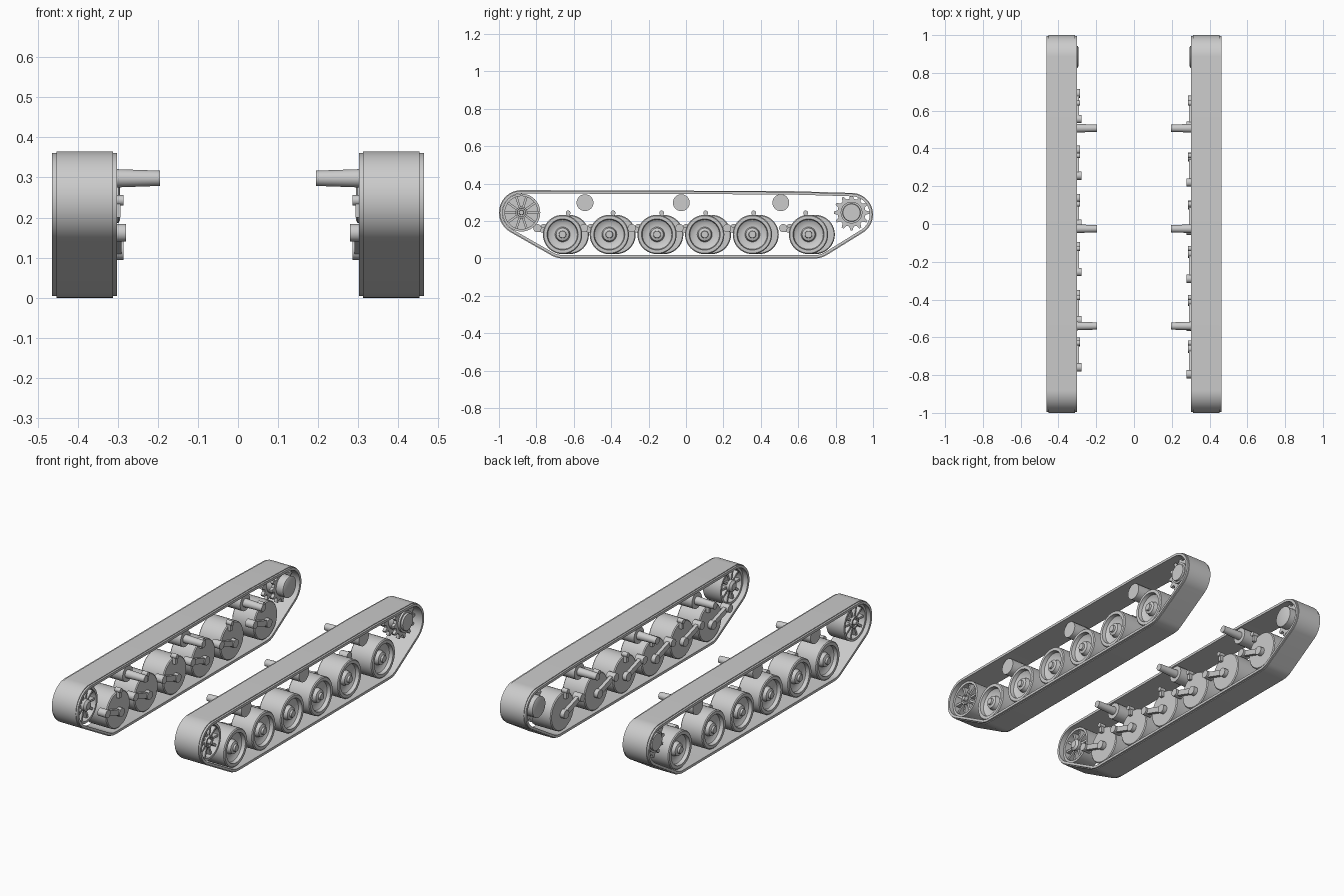
import bpy, bmesh, math
from mathutils import Vector, Matrix
from mathutils.geometry import convex_hull_2d

cube = bpy.data.objects.get("Cube")
if cube:
    bpy.data.objects.remove(cube, do_unlink=True)

GREY = (0.6, 0.6, 0.6, 1)
steel = bpy.data.materials.new("plain grey")
steel.use_nodes = True
steel.diffuse_color = GREY
steel.node_tree.nodes["Principled BSDF"].inputs["Base Color"].default_value = GREY


def finish(name, bm, side):
    """Mirror to the wanted side, fix normals and make a shaded object."""
    bmesh.ops.scale(bm, vec=(side, 1, 1), verts=bm.verts)
    bmesh.ops.recalc_face_normals(bm, faces=bm.faces)
    mesh = bpy.data.meshes.new(name)
    bm.to_mesh(mesh)
    bm.free()
    mesh.materials.append(steel)
    ob = bpy.data.objects.new(name, mesh)
    bpy.context.collection.objects.link(ob)
    bpy.ops.object.select_all(action="DESELECT")
    ob.select_set(True)
    bpy.context.view_layer.objects.active = ob
    bpy.ops.object.shade_smooth_by_angle(angle=math.radians(35))
    return ob


def loft(bm, rings, closed=False):
    """Bridge equal rings of vertices; cap the ends unless closed."""
    n = len(rings[0])
    pairs = list(zip(rings, rings[1:] + rings[:1])) if closed else list(zip(rings, rings[1:]))
    for a, b in pairs:
        for i in range(n):
            j = (i + 1) % n
            bm.faces.new((a[i], a[j], b[j], b[i]))
    if not closed:
        bm.faces.new(rings[0])
        bm.faces.new(rings[-1])


def lathe(bm, profile, y, z, closed=False, n=40):
    """Turn (x, radius) points about an axle parallel to x."""
    angles = [math.tau * i / n for i in range(n)]
    rings = [[bm.verts.new((x, y + r * math.cos(a), z + r * math.sin(a))) for a in angles]
             for x, r in profile]
    loft(bm, rings, closed)


def box(bm, centre, size, tilt=0.0):
    m = (Matrix.Translation(centre) @ Matrix.Rotation(tilt, 4, "X")
         @ Matrix.Diagonal((*size, 1)))
    bmesh.ops.create_cube(bm, size=1, matrix=m)


def track_path():
    """Belt outline wrapped around the end wheels."""
    circles = [(-0.88, 0.245, 0.12), (-0.66, 0.12, 0.12), (0.69, 0.12, 0.12),
               (0.885, 0.235, 0.115), (0.55, 0.26, 0.1)]
    pts = [Vector((y + r * math.cos(math.tau * i / 64), z + r * math.sin(math.tau * i / 64)))
           for y, z, r in circles for i in range(64)]
    return [pts[i] for i in convex_hull_2d(pts)]


def build_belt(side):
    path = track_path()
    # (x, inward offset) cross-section with stepped edges
    section = [(0.302, 0.004), (0.312, 0.004), (0.312, 0), (0.453, 0), (0.453, 0.004),
               (0.464, 0.004), (0.464, 0.018), (0.302, 0.018)]
    area = sum(a.cross(b) for a, b in zip(path, path[1:] + path[:1]))
    turn = 1 if area > 0 else -1
    bm = bmesh.new()
    inward = []
    for i, p in enumerate(path):
        e = (p - path[i - 1]).normalized()
        f = (path[(i + 1) % len(path)] - p).normalized()
        t = (e + f).normalized()
        inward.append(Vector((-t.y, t.x)) * turn)
    rings = [[bm.verts.new((x, *(p + d * v))) for p, v in zip(path, inward)]
             for x, d in section]
    loft(bm, rings, closed=True)
    finish("track_belt", bm, side)


def build_road_wheel(y, side):
    z = 0.128
    bm = bmesh.new()
    lathe(bm, [(0.31, 0.1), (0.315, 0.105), (0.445, 0.105), (0.45, 0.1), (0.45, 0.083),
               (0.43, 0.079), (0.418, 0.06), (0.418, 0.04), (0.44, 0.034), (0.445, 0.02),
               (0.455, 0.018)], y, z)
    finish("road_wheel", bm, side)
    # Suspension arm on the inner face
    py, pz = y - 0.135, 0.162
    bm = bmesh.new()
    lathe(bm, [(0.279, 0.022), (0.33, 0.022)], py, pz, n=20)
    lathe(bm, [(0.286, 0.024), (0.32, 0.024)], y, z - 0.01, n=20)
    box(bm, (0.301, y - 0.068, 0.14), (0.02, 0.14, 0.03), math.atan2(-0.044, 0.135))
    finish("swing_arm", bm, side)


def build_bump_stop(y, side):
    bm = bmesh.new()
    box(bm, (0.305, y, 0.225), (0.025, 0.018, 0.05))
    lathe(bm, [(0.286, 0.013), (0.32, 0.013)], y, 0.243, n=16)
    finish("bump_stop", bm, side)


def build_return_roller(y, side):
    bm = bmesh.new()
    lathe(bm, [(0.195, 0.019), (0.31, 0.023), (0.31, 0.045), (0.43, 0.045)], y, 0.298, n=32)
    finish("return_roller", bm, side)


def build_idler(side):
    y, z = -0.88, 0.245
    bm = bmesh.new()
    # Rim, web and hub
    lathe(bm, [(0.33, 0.101), (0.44, 0.101), (0.44, 0.088), (0.33, 0.088)], y, z, closed=True)
    lathe(bm, [(0.38, 0.09), (0.39, 0.09)], y, z)
    lathe(bm, [(0.315, 0.02), (0.325, 0.032), (0.44, 0.032), (0.44, 0.024), (0.432, 0.022),
               (0.432, 0.014), (0.452, 0.012)], y, z)
    # Spokes
    for i in range(10):
        a = math.tau * i / 10
        box(bm, (0.385, y + 0.06 * math.cos(a), z + 0.06 * math.sin(a)),
            (0.09, 0.062, 0.012), a)
    finish("idler_wheel", bm, side)


def build_sprocket(side):
    y, z, teeth = 0.885, 0.245, 12
    bm = bmesh.new()
    lathe(bm, [(0.294, 0.05), (0.298, 0.058), (0.43, 0.058), (0.43, 0.048), (0.44, 0.046)], y, z)
    # Two toothed rings
    for x in (0.35, 0.41):
        rings = []
        for dx in (-0.009, 0.009):
            ring = []
            for i in range(teeth):
                for step, r in ((-0.3, 0.075), (-0.12, 0.095), (0.12, 0.095), (0.3, 0.075)):
                    a = math.tau * (i + step) / teeth
                    ring.append(bm.verts.new((x + dx, y + r * math.cos(a), z + r * math.sin(a))))
            rings.append(ring)
        loft(bm, rings)
    finish("drive_sprocket", bm, side)


# Both running gears; one side's wheels are staggered
for side, shift in ((1, 0.0), (-1, 0.036)):
    build_belt(side)
    build_idler(side)
    build_sprocket(side)
    for y in (-0.66, -0.41, -0.155, 0.1, 0.355, 0.655):
        build_road_wheel(y + shift, side)
    for y in (-0.63, -0.39, -0.13, 0.105, 0.362, 0.64):
        build_bump_stop(y, side)
    for y in (-0.54, -0.025, 0.507):
        build_return_roller(y, side)
